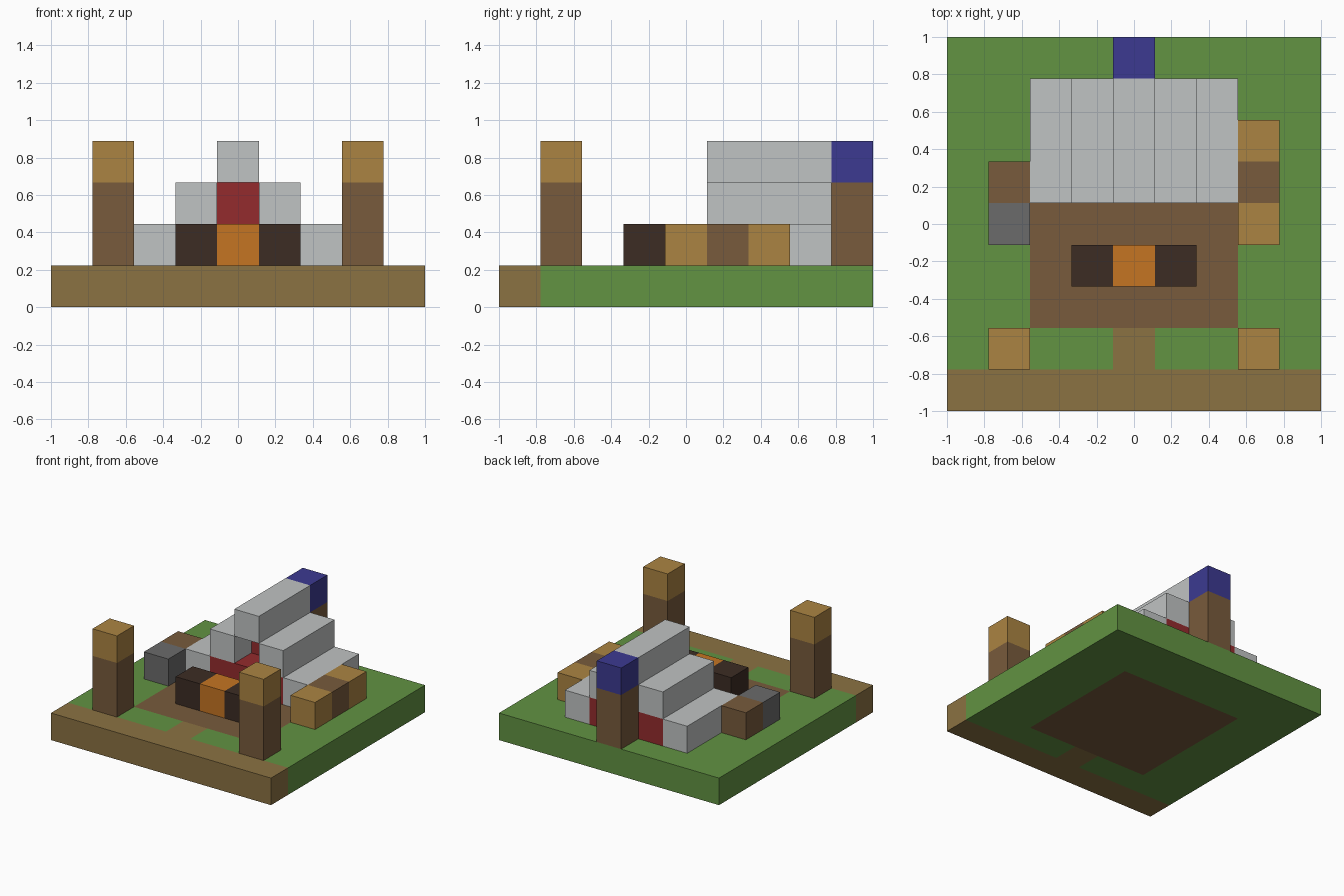
import bpy
import bmesh
from mathutils import Vector

default_cube = bpy.data.objects.get("Cube")
if default_cube:
    bpy.data.objects.remove(default_cube, do_unlink=True)

GRID = 9
CELL = 2 / GRID


def linear(c):
    c /= 255
    return c / 12.92 if c <= 0.04045 else ((c + 0.055) / 1.055) ** 2.4


def material(name, *rgb):
    mat = bpy.data.materials.new(name)
    mat.use_nodes = True
    colour = [linear(c) for c in rgb] + [1]
    mat.diffuse_color = colour
    mat.node_tree.nodes["Principled BSDF"].inputs["Base Color"].default_value = colour
    return mat


grass = material("grass green", 98, 147, 66)
sand = material("path tan", 139, 114, 66)
wood = material("earth brown", 120, 91, 60)
straw = material("golden wood", 171, 132, 66)
canvas = material("canvas grey", 192, 195, 195)
char = material("charred log", 60, 44, 36)
flame = material("flame orange", 197, 117, 34)
cloth = material("bedding red", 148, 43, 45)
flag = material("flag blue", 60, 58, 145)
stone = material("stone grey", 107, 107, 107)

parts = {}   # part name -> (material, set of grid cells)
owner = {}   # grid cell -> part name


def blocks(name, mat, xs, ys, zs):
    """Fill an inclusive range of cells; later parts replace earlier cells."""
    cells = parts.setdefault(name, (mat, set()))[1]
    for x in range(xs[0], xs[-1] + 1):
        for y in range(ys[0], ys[-1] + 1):
            for z in range(zs[0], zs[-1] + 1):
                cell = (x, y, z)
                if cell in owner:
                    parts[owner[cell]][1].discard(cell)
                owner[cell] = name
                cells.add(cell)


def build(name, mat, cells):
    """Make one object from the exposed sides of its cells."""
    bm = bmesh.new()
    for cell in sorted(cells):
        for axis in range(3):
            for sign in (-1, 1):
                n = Vector((0, 0, 0))
                n[axis] = sign
                if tuple(int(c + d) for c, d in zip(cell, n)) in owner:
                    continue
                u = Vector((0, 0, 0))
                u[(axis + 1) % 3] = 1
                v = n.cross(u)
                centre = Vector(cell) + Vector((0.5, 0.5, 0.5)) + n / 2
                corners = [centre + (a * u + b * v) / 2
                           for a, b in ((-1, -1), (1, -1), (1, 1), (-1, 1))]
                bm.faces.new([bm.verts.new((p.x * CELL - 1, p.y * CELL - 1, p.z * CELL))
                              for p in corners])
    bmesh.ops.remove_doubles(bm, verts=bm.verts, dist=0.001)
    mesh = bpy.data.meshes.new(name)
    bm.to_mesh(mesh)
    bm.free()
    mesh.materials.append(mat)
    bpy.context.collection.objects.link(bpy.data.objects.new(name, mesh))


# Ground slab with path and bare earth
blocks("lawn", grass, (0, 8), (0, 8), (0,))
blocks("path", sand, (0, 8), (0,), (0,))
blocks("path", sand, (4,), (1,), (0,))
blocks("earth_patch", wood, (2, 6), (2, 6), (0,))

# Stepped tent roof, mirrored left and right
for side, s in (("right", -1), ("left", 1)):
    blocks(side + "_lower_canvas", canvas, (4 + 2 * s,), (5, 7), (1,))
    blocks(side + "_upper_canvas", canvas, (4 + s,), (5, 7), (2,))
    # Gate posts with golden caps
    blocks(side + "_gate_post", wood, (4 + 3 * s,), (1,), (1, 2))
    blocks(side + "_gate_cap", straw, (4 + 3 * s,), (1,), (3,))
    # Charred logs beside the flame
    blocks(side + "_fire_log", char, (4 + s,), (3,), (1,))
blocks("ridge_canvas", canvas, (4,), (5, 7), (3,))

# Bedding inside the tent, with a recessed entrance above
blocks("bedding", cloth, (3, 5), (5, 7), (1,))
blocks("inner_curtain", cloth, (4,), (6, 7), (2,))

# Fire and flag pole
blocks("flame", flame, (4,), (3,), (1,))
blocks("flag_pole", wood, (4,), (8,), (1, 2))
blocks("flag", flag, (4,), (8,), (3,))

# Supplies on both sides of the tent
blocks("front_crate", straw, (7,), (4,), (1,))
blocks("log_crate", wood, (7,), (5,), (1,))
blocks("back_crate", straw, (7,), (6,), (1,))
blocks("stone_block", stone, (1,), (4,), (1,))
blocks("stump", wood, (1,), (5,), (1,))

for part_name, (part_material, part_cells) in parts.items():
    build(part_name, part_material, part_cells)
